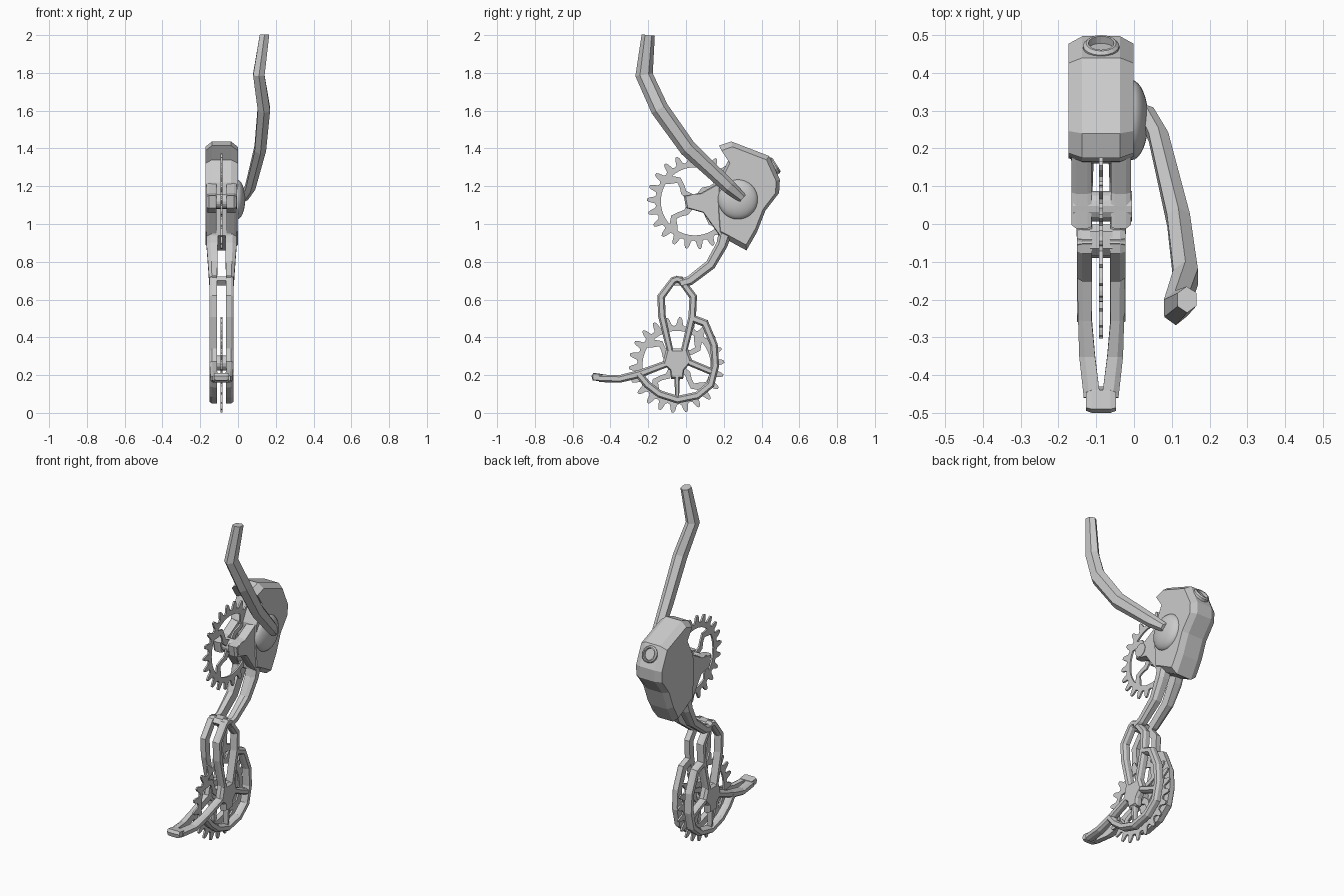
import bpy, bmesh, math
from mathutils import Vector, Matrix

if "Cube" in bpy.data.objects:
    bpy.data.objects.remove(bpy.data.objects["Cube"])

C = -0.087  # centre plane of the mechanism; every object's origin sits on it


def finish(name, bm, mirror=False):
    bmesh.ops.recalc_face_normals(bm, faces=bm.faces)
    me = bpy.data.meshes.new(name)
    bm.to_mesh(me)
    bm.free()
    ob = bpy.data.objects.new(name, me)
    bpy.context.collection.objects.link(ob)
    ob.location.x = C
    if mirror:
        mod = ob.modifiers.new("mirror", 'MIRROR')
        mod.use_clip = False
    return ob


def loft(name, rings, mirror=False):
    """Skin a list of equal-length point rings and cap both ends."""
    bm = bmesh.new()
    vs = [[bm.verts.new(p) for p in r] for r in rings]
    n = len(vs[0])
    for a, b in zip(vs, vs[1:]):
        for i in range(n):
            bm.faces.new((a[i], a[(i + 1) % n], b[(i + 1) % n], b[i]))
    bm.faces.new(vs[0])
    bm.faces.new(vs[-1])
    return finish(name, bm, mirror)


def layers(name, prof, levels, mirror=False):
    """Stack a (y, z) profile along x with (x, scale) levels."""
    cy = sum(p[0] for p in prof) / len(prof)
    cz = sum(p[1] for p in prof) / len(prof)
    return loft(name, [[(x, cy + (y - cy) * s, cz + (z - cz) * s) for y, z in prof]
                       for x, s in levels], mirror)


def sweep(name, pts, section, mirror=False):
    """Sweep along (x, y, z, thickness, width); section = (x, side) pairs in -1..1."""
    P = [Vector((0, p[1], p[2])) for p in pts]
    rings = []
    for i, p in enumerate(pts):
        d1 = (P[i] - P[i - 1]).normalized() if i else None
        d2 = (P[i + 1] - P[i]).normalized() if i < len(P) - 1 else None
        t = ((d1 or d2) + (d2 or d1)).normalized()
        k = 1 / max(0.6, t.dot(d2 or d1))
        n = Vector((0, -t.z, t.y)) * k
        rings.append([Vector((p[0] + a * p[3] / 2, p[1], p[2])) + n * (b * p[4] / 2)
                      for a, b in section])
    return loft(name, rings, mirror)


def drum(name, y, z, r, x0, x1, n=16, mirror=False):
    ring = [(y + r * math.cos(i * math.tau / n), z + r * math.sin(i * math.tau / n)) for i in range(n)]
    return layers(name, ring, [(x0, 1), (x1, 1)], mirror)


BAR = [(-1, -1), (0.3, -1), (1, -0.55), (1, 0.55), (0.3, 1), (-1, 1)]
FLAT = [(-1, -1), (1, -1), (1, 1), (-1, 1)]
HEX = [(math.cos(i * math.pi / 3 + 0.5), math.sin(i * math.pi / 3 + 0.5)) for i in range(6)]

# main housing with chamfered edges
body = [(0.175, 1.415), (0.24, 1.437), (0.44, 1.36), (0.497, 1.235), (0.493, 1.165),
        (0.42, 1.07), (0.375, 0.955), (0.32, 0.86), (0.21, 0.92), (0.17, 0.94),
        (0.16, 1.08), (0.165, 1.22), (0.225, 1.34)]
layers("housing", body, [(-0.086, 0.9), (-0.05, 1), (0.05, 1), (0.086, 0.9)])

# fork arms holding the upper gear
fork = [(-0.012, 1.15), (0.08, 1.165), (0.16, 1.21), (0.25, 1.26), (0.27, 1.0),
        (0.19, 0.92), (0.09, 1.06), (0.0, 1.085)]
layers("fork_arm", fork, [(0.026, 0.97), (0.036, 1), (0.066, 1), (0.079, 0.93)], True)
drum("upper_pivot", 0.047, 1.12, 0.04, -0.075, 0.082)

# domed pivot cap, smooth
bm = bmesh.new()
bmesh.ops.create_uvsphere(bm, u_segments=32, v_segments=16, radius=1,
                          matrix=Matrix.Translation((0.08, 0.275, 1.13)) @ Matrix.Diagonal((0.045, 0.106, 0.106, 1)))
for f in bm.faces:
    f.smooth = True
finish("pivot_dome", bm)

# long bent lever
lever = [(0.03, 0.30, 1.135, 0.05, 0.05), (0.065, 0.23, 1.195, 0.06, 0.075),
         (0.118, 0.01, 1.40, 0.07, 0.09), (0.137, -0.14, 1.61, 0.075, 0.095),
         (0.11, -0.222, 1.79, 0.07, 0.09), (0.14, -0.20, 2.0, 0.058, 0.07)]
sweep("lever", [(x - C, y, z, t, w) for x, y, z, t, w in lever], HEX)

# cable socket ring on the rear slope
bm = bmesh.new()
tilt = Matrix.Translation((0, 0.462, 1.305)) @ Vector((0, 0.85, 0.53)).to_track_quat('Z', 'Y').to_matrix().to_4x4()
prof = [(0.048, -0.03), (0.048, 0.012), (0.04, 0.02), (0.034, 0.02), (0.031, -0.03)]
N = 16
rv = [[bm.verts.new(tilt @ Vector((r * math.cos(i * math.tau / N), r * math.sin(i * math.tau / N), h)))
       for r, h in prof] for i in range(N)]
for i in range(N):
    a, b = rv[i], rv[(i + 1) % N]
    for j in range(5):
        bm.faces.new((a[j], a[(j + 1) % 5], b[(j + 1) % 5], b[j]))
finish("cable_socket", bm)


# gears: toothed ring plus four wavy spokes
def gear(name, cy, cz, turn):
    tooth = [(0, .213), (.2, .207), (.4, .213), (.52, .24), (.62, .253), (.78, .253), (.88, .24)]
    T = 22
    bm = bmesh.new()
    H = 0.005
    rings = []
    for k in range(T):
        for f, r in tooth:
            a = (k + f) / T * math.tau + turn
            c, s = math.cos(a), math.sin(a)
            rings.append([bm.verts.new((x, cy + q * c, cz + q * s))
                          for x, q in ((-H, .18), (-H, r), (H, r), (H, .18))])
    for i in range(len(rings)):
        a, b = rings[i], rings[(i + 1) % len(rings)]
        for j in range(4):
            bm.faces.new((a[j], a[(j + 1) % 4], b[(j + 1) % 4], b[j]))
    finish(name + "_ring", bm)
    for k in range(4):
        a0 = math.pi / 4 + k * math.pi / 2
        wave = ((.03, 0, .04), (.075, .12, .03), (.105, -.08, .026), (.14, -.14, .028),
                (.165, .03, .04), (.19, .1, .06))
        sweep(name + "_spoke", [(0, cy + r * math.cos(a0 + d), cz + r * math.sin(a0 + d), .01, w)
                                for r, d, w in wave], FLAT)


gear("upper_gear", 0.047, 1.12, 0.05)
gear("lower_gear", -0.05, 0.254, 0.15)

# linkage from housing down to the cage
sweep("link_arm", [(.05, .21, .96, .06, .07), (.05, .19, .89, .06, .06), (.047, .13, .785, .05, .055),
                   (.045, .02, .70, .042, .05), (.045, -.03, .685, .04, .045)], BAR, True)
layers("cage_cross_pin", [(-.085, .70), (-.065, .722), (-.02, .722), (0, .70), (-.02, .675), (-.065, .675)],
       [(-.03, 1), (.03, 1)])

# upper cage loop: two bowed bars per side
for s, nm in ((1, "rear"), (-1, "front")):
    sweep("cage_upper_" + nm, [(.044, -.047 + s * y, z, .04, w) for y, z, w in
                               ((-.01, .712, .03), (.02, .702, .036), (.085, .615, .04),
                                (.08, .51, .04), (.035, .32, .034))], BAR, True)

# hub plate and lower pivot
hub = [(-.105, .34), (.01, .34), (.033, .275), (-.01, .225), (-.015, .18), (-.078, .18),
       (-.085, .225), (-.125, .26)]
layers("hub_plate", hub, [(.024, 1), (.05, 1), (.064, .85)], True)
drum("lower_pivot", -.05, .265, .04, -.03, .03, 12)

# lower guard hoop around the lower gear
hoop = [(.035, .50), (.10, .475), (.148, .36), (.155, .25), (.13, .15), (.06, .092),
        (-.045, .07), (-.14, .10), (-.205, .15), (-.25, .205)]
sweep("guard_hoop", [(.044, y, z, .04, .04) for y, z in hoop], BAR, True)

# cage struts
sweep("rear_strut", [(.044, 0, .275, .036, .036), (.044, .155, .21, .036, .036)], BAR, True)
sweep("lower_strut", [(.044, -.047, .20, .036, .03), (.044, -.047, .07, .02, .02)], BAR, True)

# foot: side arms converge into one tip
sweep("foot_arm", [(.044, -.09, .265, .04, .036), (.043, -.25, .205, .036, .042),
                   (.037, -.35, .18, .042, .04), (.024, -.46, .183, .044, .04)], BAR[::-1], True)
foot = [(-.43, .165), (-.44, .205), (-.49, .212), (-.5, .195), (-.495, .172)]
layers("foot_tip", foot, [(-.04, .8), (-.025, 1), (.025, 1), (.04, .8)])
